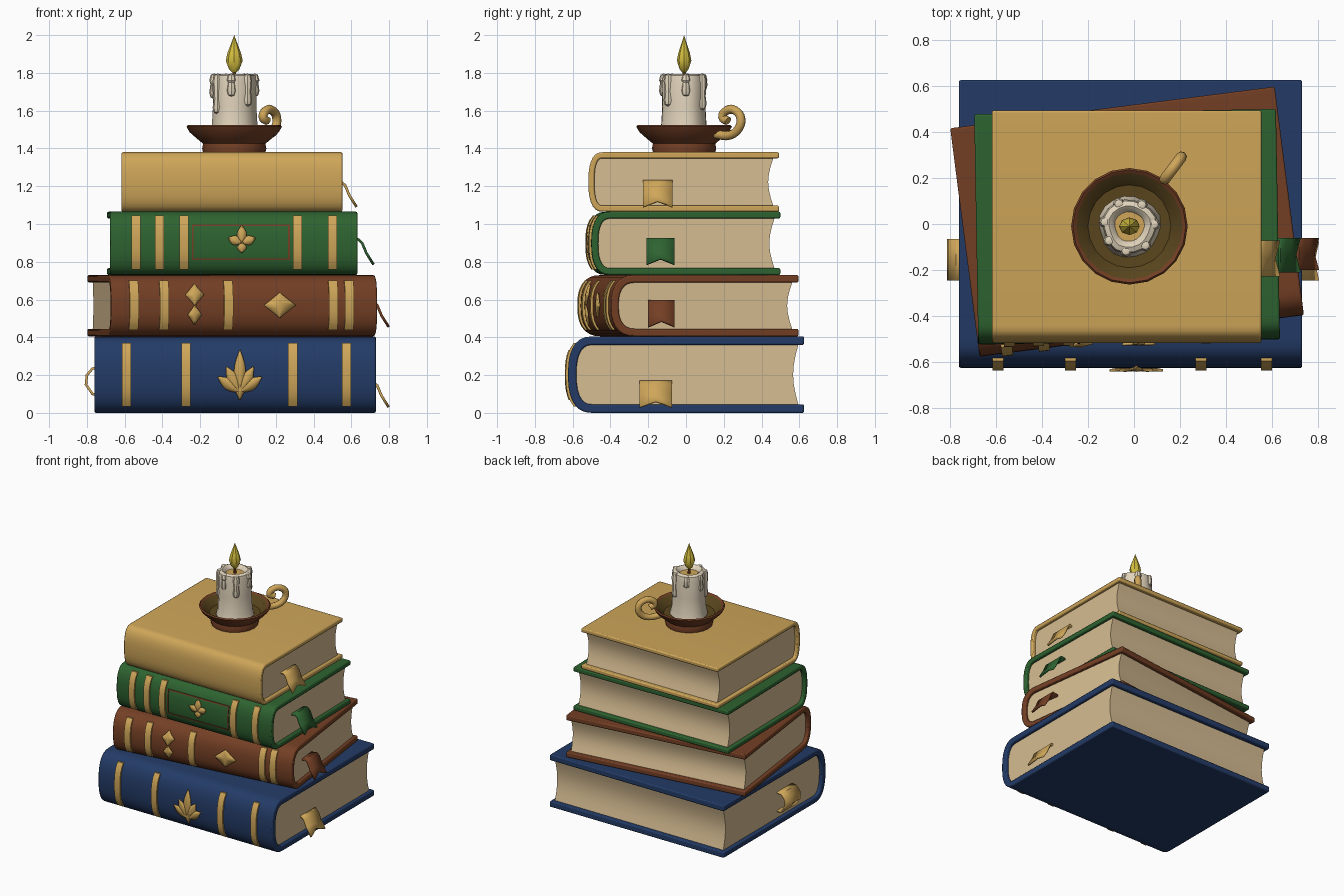
import bpy, bmesh, math
from mathutils import Matrix, Vector

if "Cube" in bpy.data.objects:
    bpy.data.objects.remove(bpy.data.objects["Cube"])


def material(name, r, g, b):
    m = bpy.data.materials.new(name)
    m.diffuse_color = (r, g, b, 1)
    m.use_nodes = True
    m.node_tree.nodes["Principled BSDF"].inputs["Base Color"].default_value = m.diffuse_color
    return m


BLUE = material("navy cloth", 0.017, 0.044, 0.135)
BROWN = material("brown leather", 0.175, 0.05, 0.018)
GREEN = material("green cloth", 0.027, 0.125, 0.03)
TAN = material("golden tan", 0.62, 0.38, 0.10)
PAGE = material("cream paper", 0.68, 0.51, 0.29)
WAX = material("candle wax", 0.76, 0.66, 0.50)
FLAME = material("flame yellow", 0.66, 0.52, 0.05)
OLIVE = material("dark dish bowl", 0.10, 0.06, 0.012)


def add_mesh(name, verts, faces, mats, matrix=Matrix()):
    me = bpy.data.meshes.new(name)
    me.from_pydata([matrix @ Vector(v) for v in verts], [], faces)
    bm = bmesh.new()
    bm.from_mesh(me)
    bmesh.ops.recalc_face_normals(bm, faces=bm.faces)
    bm.to_mesh(me)
    bm.free()
    for m in mats:
        me.materials.append(m)
    ob = bpy.data.objects.new(name, me)
    bpy.context.collection.objects.link(ob)
    return ob


def prism(name, profile, x0, x1, mat, matrix):
    """Extrude a (y, z) outline along x."""
    n = len(profile)
    verts = [(x, y, z) for x in (x0, x1) for y, z in profile]
    faces = [(i, (i + 1) % n, n + (i + 1) % n, n + i) for i in range(n)]
    faces += [tuple(range(n)), tuple(range(2 * n - 1, n - 1, -1))]
    return add_mesh(name, verts, faces, [mat], matrix)


def lathe(name, profile, centre, mat, sides=12, squash=1.0, wave=0.0):
    """Spin an (r, z) outline about a vertical axis."""
    verts, faces, n = [], [], len(profile)
    for i in range(sides):
        a = math.tau * i / sides
        k = 1 + wave * math.sin(3 * a + 0.6) + wave * 0.6 * math.sin(5 * a)
        verts += [(centre[0] + r * k * math.cos(a),
                   centre[1] + r * k * squash * math.sin(a), z) for r, z in profile]
    for i in range(sides):
        j = (i + 1) % sides
        faces += [(i * n + k, j * n + k, j * n + k + 1, i * n + k + 1) for k in range(n - 1)]
    ob = add_mesh(name, verts, faces, [mat])
    bm = bmesh.new()
    bm.from_mesh(ob.data)
    bmesh.ops.remove_doubles(bm, verts=bm.verts, dist=0.0004)
    bmesh.ops.recalc_face_normals(bm, faces=bm.faces)
    bm.to_mesh(ob.data)
    bm.free()
    return ob


class Book:
    N = 2.5  # squareness of the rounded spine

    def __init__(self, name, mat, cx, cy, angle, half_w, half_d, z0, z1, t, bulge):
        self.name, self.cx, self.hd = name, cx, half_d
        self.c, self.s = math.cos(math.radians(angle)), math.sin(math.radians(angle))
        self.zc, self.h, self.b = (z0 + z1) / 2, (z1 - z0) / 2, bulge
        self.yb = -half_d + bulge
        self.m = Matrix.Translation((cx, cy, 0)) @ Matrix.Rotation(math.radians(angle), 4, 'Z')
        # wrapped cover: C-shaped outline
        outer = [(half_d, z0)] + self.arc(0) + [(half_d, z1)]
        inner = [(half_d, z0 + t)] + self.arc(t) + [(half_d, z1 - t)]
        cover = prism(name + "_cover", outer + inner[::-1], -half_w, half_w, mat, self.m)
        bev = cover.modifiers.new("soft edges", 'BEVEL')
        bev.width, bev.segments, bev.limit_method = 0.008, 2, 'ANGLE'
        bev.angle_limit = math.radians(50)
        # page block with rounded back and hollow fore-edge
        ye = half_d - 0.03
        fore = [(ye - 0.028 * math.sin(math.pi * k / 6), z1 - t + 0.002 - (z1 - z0 - 2 * t + 0.004) * k / 6)
                for k in range(7)]
        prism(name + "_pages", self.arc(t - 0.002) + fore,
              -half_w + 0.025, half_w - 0.025, PAGE, self.m)

    def arc(self, inset, steps=14):
        pts = []
        for i in range(steps + 1):
            a = -math.pi / 2 + math.pi * i / steps
            c, s, e = max(math.cos(a), 0), math.sin(a), 2 / self.N
            pts.append((self.yb - (self.b - inset) * c ** e,
                        self.zc + (self.h - inset) * math.copysign(abs(s) ** e, s)))
        return pts

    def spine_y(self, z):
        s = min(abs(z - self.zc) / self.h, 1)
        return self.yb - self.b * (1 - s ** self.N) ** (1 / self.N)

    def local_x(self, x):
        return (x - self.cx - self.s * self.hd) / self.c

    def band(self, name, x, width, z0, z1, mat, lift=0.012):
        zs = [z0 + (z1 - z0) * i / 12 for i in range(13)]
        prof = [(self.spine_y(z) - lift, z) for z in zs]
        prof += [(self.spine_y(z) + 0.01, z) for z in reversed(zs)]
        x = self.local_x(x)
        prism(self.name + "_" + name, prof, x - width / 2, x + width / 2, mat, self.m)

    def petal(self, name, x, z, length, width, angle, leaf=True):
        """Thin leaf or diamond plate that follows the spine; starts at (x, z)."""
        verts, faces, n = [], [], 10
        ca, sa, x = math.cos(math.radians(angle)), math.sin(math.radians(angle)), self.local_x(x)
        for i in range(n + 1):
            t = i / n
            w = width / 2 * (math.sin(math.pi * t) if leaf else 1 - abs(2 * t - 1))
            for k in (-1, 0, 1):
                px, pz = x + t * length * ca - k * w * sa, z + t * length * sa + k * w * ca
                verts.append((px, self.spine_y(pz) - 0.008 - 0.004 * (k == 0), pz))
        for i in range(n):
            for k in (0, 1):
                a = i * 3 + k
                faces.append((a, a + 1, a + 4, a + 3))
        ob = add_mesh(self.name + "_" + name, verts, faces, [TAN], self.m)
        sol = ob.modifiers.new("plate", 'SOLIDIFY')
        sol.thickness, sol.offset = 0.009, 0


# the stack of books
blue = Book("blue_book", BLUE, -0.015, 0, 0, 0.745, 0.625, 0.0, 0.405, 0.045, 0.13)
brown = Book("brown_book", BROWN, -0.03, 0.01, 7.3, 0.71, 0.50, 0.405, 0.73, 0.04, 0.13)
green = Book("green_book", GREEN, -0.03, -0.012, 1, 0.655, 0.50, 0.73, 1.065, 0.036, 0.10)
tan = Book("tan_book", TAN, -0.032, -0.012, 0, 0.585, 0.505, 1.065, 1.38, 0.032, 0.075)

# raised bands on the spines
for book, xs, z0, z1 in ((blue, (-0.59, -0.275, 0.29, 0.575), 0.035, 0.37),
                         (brown, (-0.55, -0.39, -0.05, 0.505, 0.59), 0.44, 0.70),
                         (green, (-0.54, -0.415, -0.285, 0.315, 0.50), 0.76, 1.045)):
    for i, x in enumerate(xs):
        book.band("spine_band_%d" % i, x, 0.048, z0, z1, TAN)

# spine ornaments
for i, (ang, ln) in enumerate(((90, 0.22), (35, 0.14), (145, 0.14), (62, 0.15), (118, 0.15))):
    blue.petal("leaf_%d" % i, 0.01, 0.11, ln, 0.06, ang)
blue.petal("leaf_stem", 0.01, 0.07, 0.09, 0.05, 90, False)
brown.petal("diamond_upper", -0.23, 0.57, 0.11, 0.10, 90, False)
brown.petal("diamond_lower", -0.23, 0.47, 0.10, 0.075, 90, False)
brown.petal("diamond_wide", 0.22, 0.505, 0.13, 0.17, 90, False)
for i, (ang, ln) in enumerate(((90, 0.09), (20, 0.075), (160, 0.075), (270, 0.05))):
    green.petal("leaf_%d" % i, 0.02, 0.90, ln, 0.05, ang)
# thin brown frame on the green spine
for i, z in enumerate((0.81, 0.99)):
    green.band("frame_rail_%d" % i, 0.015, 0.50, z, z + 0.008, BROWN, 0.005)
for i, x in enumerate((-0.24, 0.27)):
    green.band("frame_side_%d" % i, x, 0.009, 0.81, 0.998, BROWN, 0.005)


# ribbon bookmarks
def ribbon(name, path, y, width, mat, notch=True):
    verts = [(x, y + k * width / 2, z) for x, z in path for k in (-1, 0, 1)]
    if notch:
        (xa, za), (xb, zb) = path[-2:]
        verts[-2] = (xb + (xa - xb) * 0.5, y, zb + (za - zb) * 0.5)
    faces = [(i * 3 + k, i * 3 + k + 1, i * 3 + k + 4, i * 3 + k + 3)
             for i in range(len(path) - 1) for k in (0, 1)]
    ob = add_mesh(name, verts, faces, [mat])
    sol = ob.modifiers.new("cloth", 'SOLIDIFY')
    sol.thickness, sol.offset = 0.014, 0


for name, x, z, y, w, mat in (("blue", 0.725, 0.03, -0.16, 0.17, TAN), ("brown", 0.725, 0.455, -0.13, 0.14, BROWN),
                              ("green", 0.645, 0.785, -0.135, 0.15, GREEN), ("tan", 0.555, 1.09, -0.15, 0.155, TAN)):
    ribbon(name + "_book_ribbon", [(x - 0.09, z + 0.115), (x - 0.01, z + 0.135), (x + 0.012, z + 0.115),
                                   (x + 0.035, z + 0.06), (x + 0.073, z)], y, w, mat)
ribbon("blue_book_ribbon_loop", [(-0.70, 0.09), (-0.77, 0.10), (-0.805, 0.15), (-0.80, 0.20),
                                 (-0.77, 0.235), (-0.70, 0.24)], -0.155, 0.18, TAN, False)

# candle dish
C = (-0.02, -0.01)
dish = lathe("candle_dish", [(0, 1.378), (0.165, 1.378), (0.17, 1.40), (0.165, 1.425), (0.195, 1.45),
                             (0.235, 1.485), (0.253, 1.515), (0.245, 1.524), (0.23, 1.515),
                             (0.18, 1.46), (0, 1.45)], C, BROWN, 20)
dish.data.materials.append(OLIVE)
for f in dish.data.polygons:
    r = math.hypot(f.center.x - C[0], f.center.y - C[1])
    if f.normal.z > 0.3 and r < 0.228 and f.center.z > 1.44:
        f.material_index = 1

# curled dish handle
cu = bpy.data.curves.new("dish_handle", 'CURVE')
cu.dimensions, cu.bevel_depth, cu.bevel_resolution, cu.use_fill_caps = '3D', 0.024, 2, True
path = [(0.21, 1.475), (0.30, 1.47), (0.36, 1.505), (0.375, 1.56), (0.34, 1.60),
        (0.28, 1.60), (0.255, 1.565), (0.29, 1.545)]
sp = cu.splines.new('BEZIER')
sp.bezier_points.add(len(path) - 1)
for bp, (r, z) in zip(sp.bezier_points, path):
    bp.co = (C[0] + r * 0.6, C[1] + r * 0.8, z)
    bp.handle_left_type = bp.handle_right_type = 'AUTO'
sp.resolution_u = 4
cu.materials.append(TAN)
handle = bpy.data.objects.new("dish_handle", cu)
bpy.context.collection.objects.link(handle)

# candle, melted hollow, drips, wick and flame
lathe("candle", [(0, 1.44), (0.135, 1.45), (0.122, 1.50), (0.115, 1.62), (0.118, 1.75), (0.112, 1.785),
                 (0.09, 1.795), (0.07, 1.78), (0.06, 1.755), (0, 1.755)], C, WAX, 18, 1, 0.035)
lathe("melted_hollow", [(0, 1.766), (0.068, 1.766), (0.068, 1.75)], C, TAN, 12)
for i, (deg, low) in enumerate(((5, 1.67), (60, 1.60), (115, 1.70), (170, 1.66), (215, 1.58), (262, 1.67), (310, 1.62))):
    a = math.radians(deg)
    lathe("wax_drip_%d" % i, [(0, low), (0.02, low + 0.012), (0.026, low + 0.035), (0.02, low + 0.08),
                              (0.026, 1.76), (0.018, 1.79), (0, 1.797)],
          (C[0] + 0.108 * math.cos(a), C[1] + 0.108 * math.sin(a)), WAX, 8)
lathe("wick", [(0, 1.75), (0.012, 1.75), (0.009, 1.83), (0, 1.83)], C, BROWN, 6)
lathe("flame", [(0, 1.79), (0.028, 1.82), (0.045, 1.865), (0.036, 1.905), (0.015, 1.96), (0, 2.0)],
      C, FLAME, 8, 0.85)

# smooth shading with crisp edges
bpy.ops.object.select_all(action='DESELECT')
for ob in bpy.context.scene.objects:
    if ob.type == 'MESH':
        ob.select_set(True)
        bpy.context.view_layer.objects.active = ob
bpy.ops.object.shade_smooth_by_angle(angle=math.radians(35))
